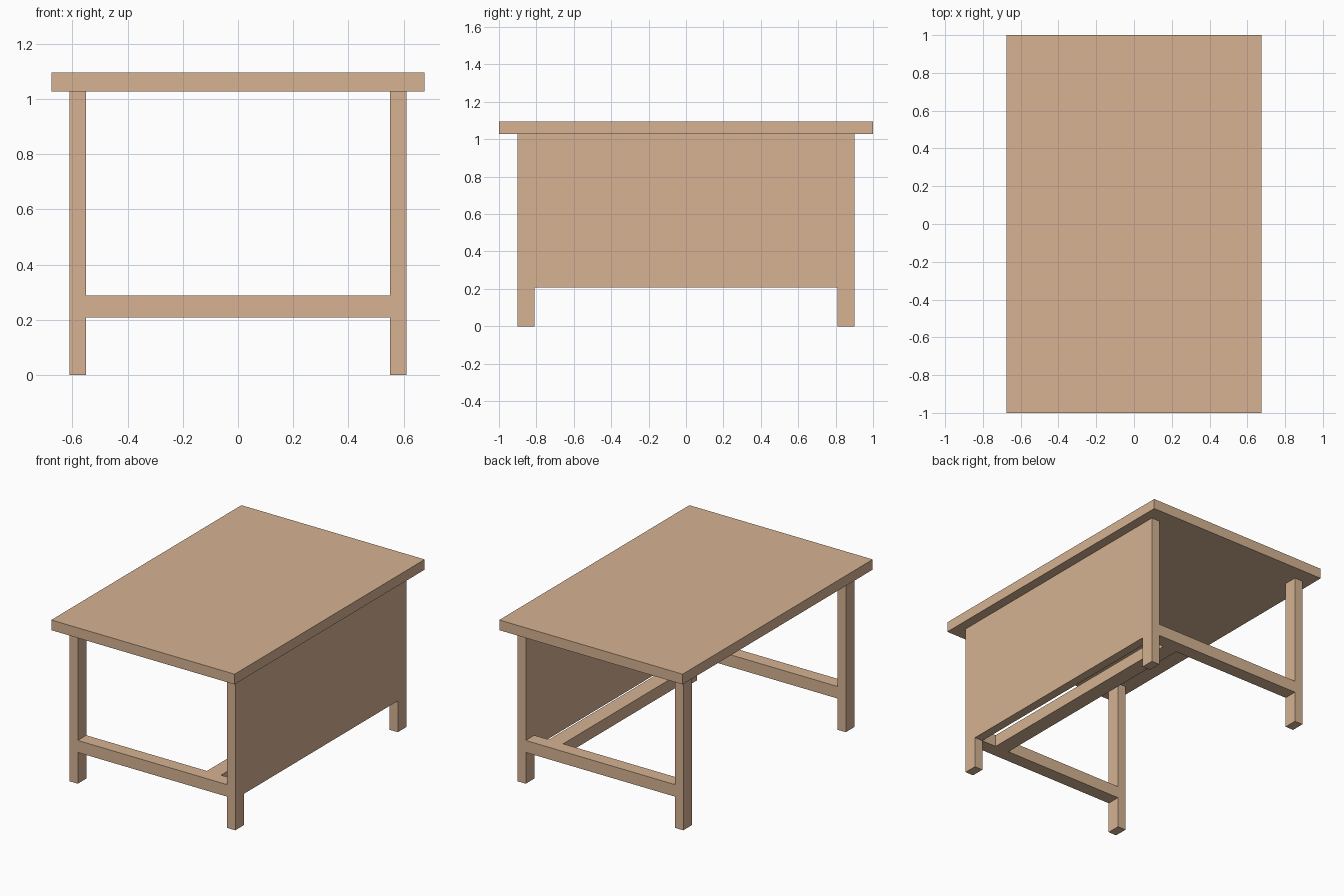
import bpy

if "Cube" in bpy.data.objects:
    bpy.data.objects.remove(bpy.data.objects["Cube"])

wood = bpy.data.materials.new("wood")
wood.diffuse_color = (0.67, 0.45, 0.29, 1)
wood.use_nodes = True
wood.node_tree.nodes["Principled BSDF"].inputs["Base Color"].default_value = wood.diffuse_color


def box(name, x, y, z):
    """Box given by its (min, max) range on each axis."""
    bpy.ops.mesh.primitive_cube_add(size=1)
    ob = bpy.context.object
    ob.name = name
    ranges = (x, y, z)
    for v in ob.data.vertices:
        v.co = [r[1] if c > 0 else r[0] for c, r in zip(v.co, ranges)]
    ob.data.materials.append(wood)
    return ob


TOP = 1.027               # underside of the tabletop
LEG_IN, LEG_OUT = 0.55, 0.61
END_IN, END_OUT = 0.81, 0.90
RAIL = (0.208, 0.288)     # height range of the stretchers

# tabletop
box("tabletop", (-0.675, 0.675), (-1, 1), (TOP, 1.095))

# legs and end stretchers, front and back
for end, s in (("front", -1), ("back", 1)):
    y = sorted((s * END_IN, s * END_OUT))
    box(end + "_left_leg", (-LEG_OUT, -LEG_IN), y, (0, TOP))
    box(end + "_right_leg", (LEG_IN, LEG_OUT), y, (0, TOP))
    box(end + "_stretcher", (-LEG_IN, LEG_IN), y, RAIL)

# long stretcher joining the two ends
box("long_stretcher", (0.338, 0.442), (-END_IN, END_IN), RAIL)

# closed side panel, flush with the right legs
box("side_panel", (LEG_IN, LEG_OUT), (-END_IN, END_IN), (RAIL[0], TOP))
